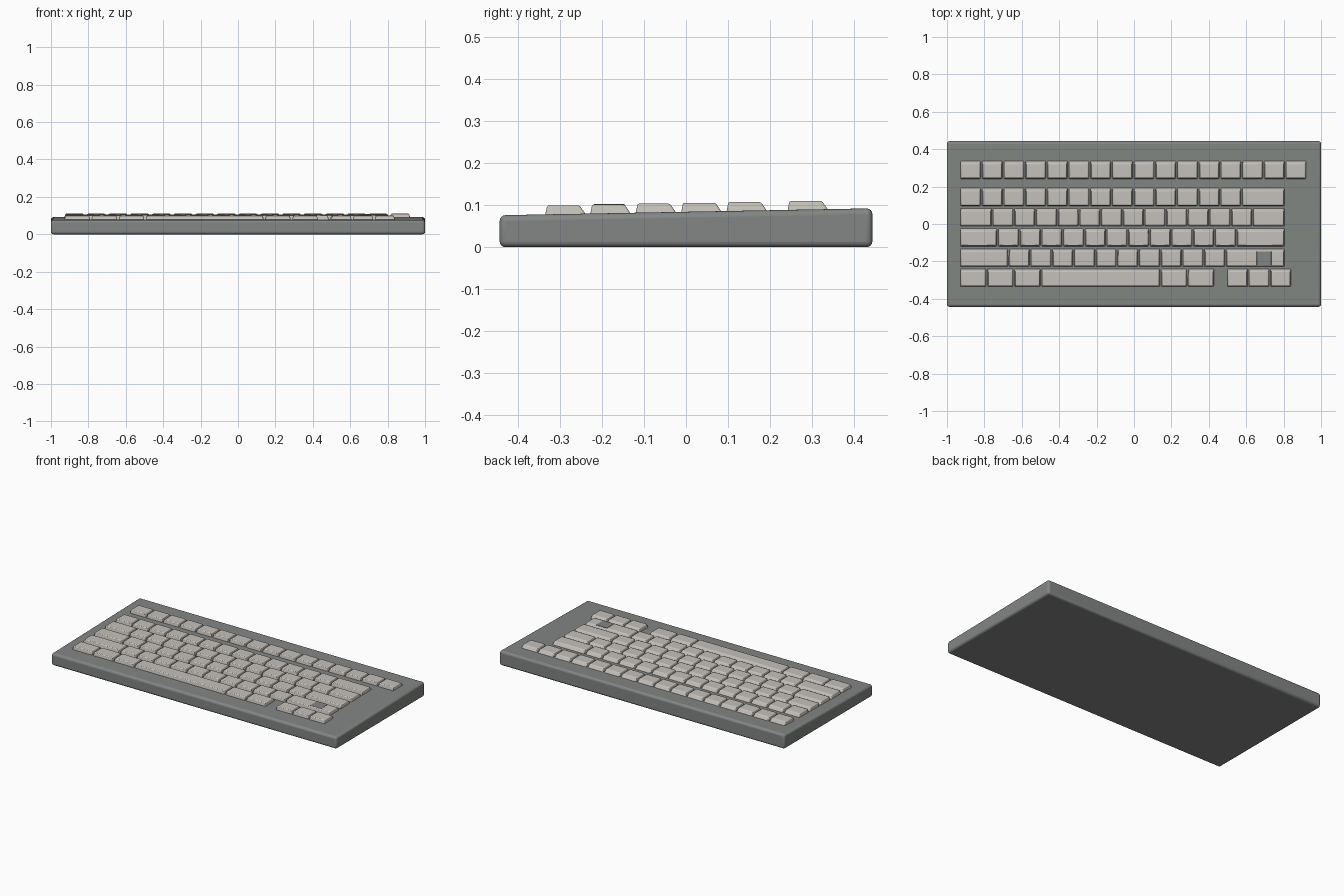
import bpy, bmesh, math
from mathutils import Vector

if "Cube" in bpy.data.objects:
    bpy.data.objects.remove(bpy.data.objects["Cube"])


def material(name, rgb):
    m = bpy.data.materials.new(name)
    m.diffuse_color = (*rgb, 1)
    m.use_nodes = True
    m.node_tree.nodes["Principled BSDF"].inputs["Base Color"].default_value = m.diffuse_color
    return m


CASE = material("case grey", (0.225, 0.24, 0.23))
KEYS = material("key warm grey", (0.56, 0.53, 0.49))

U = 0.116            # width of a single key
X0 = -0.932          # left edge of the key field
DEPTH = 0.099        # front-to-back size of a key


def deck(y):
    """Height of the sloping top of the case."""
    return 0.084 + 0.0185 * y


def add_block(bm, base, top, z0, z1):
    """Tapered block from two (x0, x1, y0, y1) rectangles."""
    rings = []
    for (xa, xb, ya, yb), z in ((base, z0), (top, z1)):
        rings.append([bm.verts.new(Vector((x, y, z(y) if callable(z) else z)))
                      for x, y in ((xa, ya), (xb, ya), (xb, yb), (xa, yb))])
    lo, hi = rings
    bm.faces.new(lo[::-1])
    bm.faces.new(hi)
    for i in range(4):
        j = (i + 1) % 4
        bm.faces.new((lo[i], lo[j], hi[j], hi[i]))


def finish(bm, name, mat, bevel, segments):
    me = bpy.data.meshes.new(name)
    bm.to_mesh(me)
    bm.free()
    me.materials.append(mat)
    ob = bpy.data.objects.new(name, me)
    bpy.context.collection.objects.link(ob)
    mod = ob.modifiers.new("rounded edges", "BEVEL")
    mod.width = bevel
    mod.segments = segments
    mod.limit_method = "ANGLE"
    mod.angle_limit = math.radians(25)
    bpy.ops.object.select_all(action="DESELECT")
    ob.select_set(True)
    bpy.context.view_layer.objects.active = ob
    bpy.ops.object.shade_smooth_by_angle(angle=math.radians(35))
    return ob


# wedge-shaped case
bm = bmesh.new()
plan = (-1, 1, -0.443, 0.443)
add_block(bm, plan, plan, 0.0, deck)
finish(bm, "case", CASE, 0.014, 4)


# rows of keys: name, front edge y, list of (start or None, key widths)
def key_row(name, y0, widths, start=0.0):
    bm = bmesh.new()
    y1 = y0 + DEPTH
    z = deck((y0 + y1) / 2)
    x = X0 + start * U
    for w in widths:
        xa, xb = x + 0.003, x + w * U - 0.003
        add_block(bm, (xa, xb, y0, y1),
                  (xa + 0.006, xb - 0.006, y0 + 0.005, y1 - 0.017),
                  z - 0.004, z + 0.0205)
        x += w * U
    finish(bm, name, KEYS, 0.004, 2)


key_row("function_keys", 0.241, [1] * 16)
key_row("number_keys", 0.096, [1] * 13 + [2])
key_row("upper_letter_keys", -0.012, [1.5] + [1] * 12 + [1.5])
key_row("home_letter_keys", -0.120, [1.75] + [1] * 11 + [2.25])
key_row("lower_letter_keys", -0.228, [2.25] + [1] * 10 + [2.75])
key_row("bottom_keys", -0.335, [1.25] * 3 + [5.5] + [1.25] * 2)
key_row("arrow_keys", -0.335, [1] * 3, start=12.3)

# grey patch on the wide right key of the lower letter row
bm = bmesh.new()
patch = (0.656, 0.734, -0.219, -0.146)
zt = deck(-0.178) + 0.0205
add_block(bm, patch, patch, zt - 0.004, zt + 0.001)
finish(bm, "up_key_patch", CASE, 0.0008, 1)
